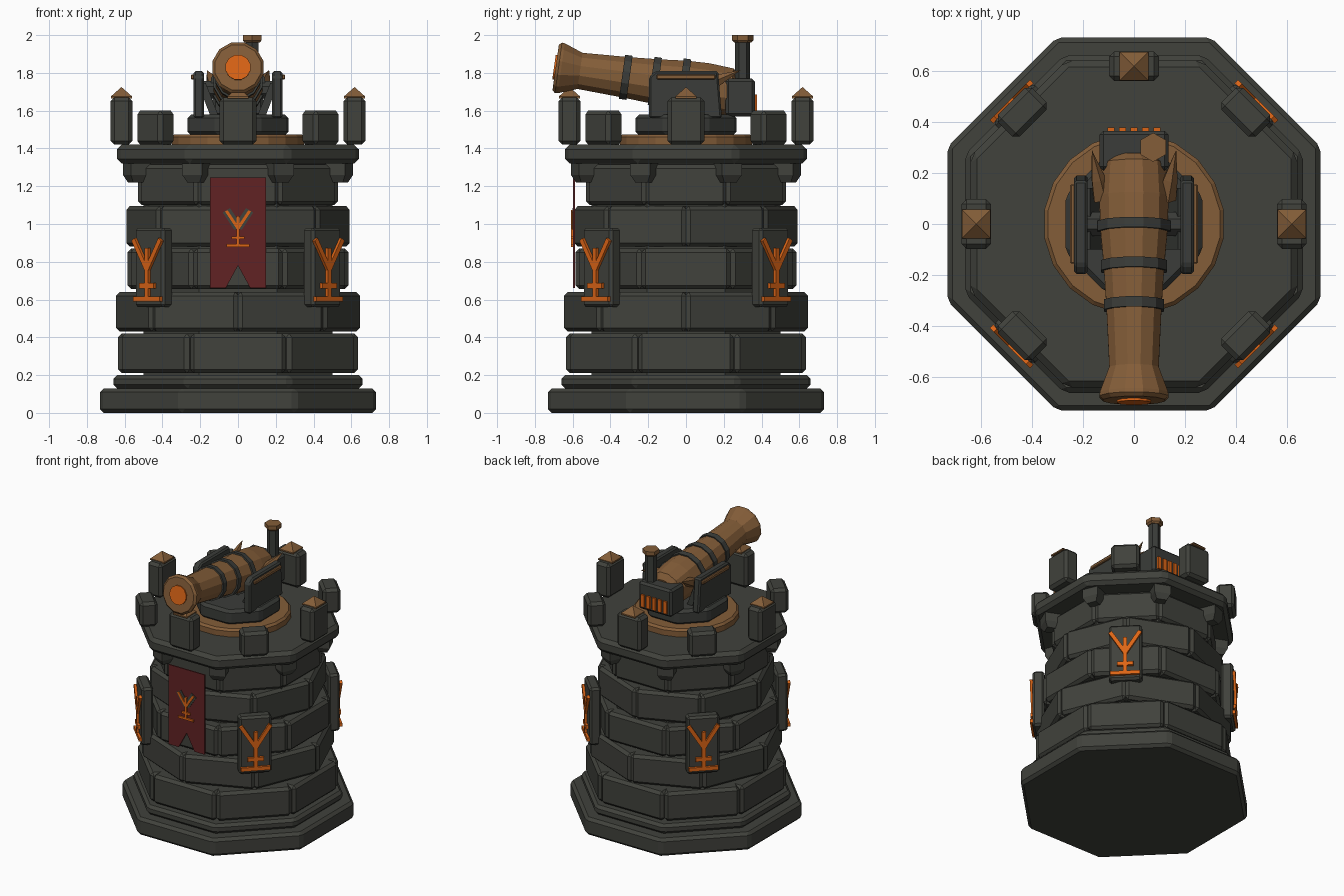
import bpy, bmesh, math
from math import pi, cos, radians
from mathutils import Matrix, Vector

if "Cube" in bpy.data.objects:
    bpy.data.objects.remove(bpy.data.objects["Cube"], do_unlink=True)


def material(name, rgb):
    m = bpy.data.materials.new(name)
    m.use_nodes = True
    m.diffuse_color = (*rgb, 1)
    node = m.node_tree.nodes["Principled BSDF"]
    node.inputs["Base Color"].default_value = (*rgb, 1)
    node.inputs["Roughness"].default_value = 0.8
    return m


STONE = material("dark stone", (0.052, 0.054, 0.045))
IRON = material("dark iron", (0.043, 0.046, 0.041))
BRASS = material("brass", (0.23, 0.11, 0.04))
GLOW = material("glowing orange", (0.72, 0.13, 0.008))
CLOTH = material("red cloth", (0.12, 0.016, 0.017))


def turn(deg):
    return Matrix.Rotation(radians(deg), 4, 'Z')


def at(x, y, z):
    return Matrix.Translation((x, y, z))


def finish(name, bm, mat, matrix=None, bevel=0):
    if bevel:
        bmesh.ops.bevel(bm, geom=bm.edges[:], offset=bevel, segments=1, affect='EDGES')
    if matrix:
        bm.transform(matrix)
    bmesh.ops.recalc_face_normals(bm, faces=bm.faces[:])
    me = bpy.data.meshes.new(name)
    bm.to_mesh(me)
    bm.free()
    me.materials.append(mat)
    ob = bpy.data.objects.new(name, me)
    bpy.context.collection.objects.link(ob)
    return ob


def box(name, size, matrix, mat, bevel=0.015):
    bm = bmesh.new()
    bmesh.ops.create_cube(bm, size=1, matrix=Matrix.Diagonal((*size, 1)))
    return finish(name, bm, mat, matrix, bevel)


def lathe(name, profile, sides, mat, matrix=None, bevel=0, phase=0.5):
    """Stack of polygon rings (radius, height) closed at both ends."""
    bm = bmesh.new()
    rings = []
    for r, z in profile:
        angles = [2 * pi * (i + phase) / sides for i in range(sides)]
        rings.append([bm.verts.new((r * cos(a), r * math.sin(a), z)) for a in angles])
    for a, b in zip(rings, rings[1:]):
        for i in range(sides):
            j = (i + 1) % sides
            bm.faces.new((a[i], a[j], b[j], b[i]))
    bm.faces.new(rings[0][::-1])
    bm.faces.new(rings[-1])
    bmesh.ops.remove_doubles(bm, verts=bm.verts[:], dist=1e-5)
    return finish(name, bm, mat, matrix, bevel)


def octagon(name, apothem, z0, z1, mat, bevel=0.02):
    r = apothem / cos(pi / 8)
    return lathe(name, [(r, z0), (r, z1)], 8, mat, bevel=bevel)


def plate(name, outline, depth, mat, matrix, bevel=0):
    """Outline in the local x-z plane, extruded along +y."""
    bm = bmesh.new()
    face = bm.faces.new([bm.verts.new((x, 0, z)) for x, z in outline])
    out = bmesh.ops.extrude_face_region(bm, geom=[face])
    moved = [v for v in out["geom"] if isinstance(v, bmesh.types.BMVert)]
    bmesh.ops.translate(bm, verts=moved, vec=(0, depth, 0))
    return finish(name, bm, mat, matrix, bevel)


def strokes(name, lines, width, depth, mat, matrix):
    """Joined straight bars in the local x-z plane."""
    bm = bmesh.new()
    for x0, z0, x1, z1 in lines:
        length = math.hypot(x1 - x0, z1 - z0)
        m = at((x0 + x1) / 2, 0, (z0 + z1) / 2)
        m = m @ Matrix.Rotation(-math.atan2(z1 - z0, x1 - x0), 4, 'Y')
        bmesh.ops.create_cube(bm, size=1, matrix=m @ Matrix.Diagonal((length, depth, width, 1)))
    return finish(name, bm, mat, matrix)


# Stepped base, wall core and cornice
octagon("base_plinth", 0.73, 0, 0.13, STONE)
octagon("base_step", 0.66, 0.13, 0.20, STONE)
octagon("wall_core", 0.5, 0.19, 1.33, STONE, 0)
octagon("cornice", 0.64, 1.32, 1.42, STONE, 0.025)

# Staggered block courses: face distance, block width, bottom, top, turn
courses = [(0.635, 0.505, 0.21, 0.42, 0), (0.605, 0.49, 0.43, 0.64, 22.5),
           (0.585, 0.47, 0.655, 0.87, 0), (0.555, 0.45, 0.88, 1.095, 22.5),
           (0.53, 0.43, 1.1, 1.315, 0)]
for c, (dist, width, z0, z1, start) in enumerate(courses):
    for i in range(8):
        m = turn(start + i * 45) @ at(0, 0.07 - dist, (z0 + z1) / 2)
        box(f"wall_block_{c + 1}_{i + 1}", (width, 0.14, z1 - z0), m, STONE, 0.02)

# Corbels below the cornice corners
for i in range(8):
    m = turn(22.5 + i * 45) @ at(0, -0.58, 0)
    lathe(f"corbel_{i + 1}", [(0.05, 1.22), (0.08, 1.26), (0.08, 1.325)], 4, STONE, m)

# Battlements: tall capped ones on the sides, low ones on the diagonals
for i in range(4):
    m = turn(i * 90) @ at(0, -0.617, 0)
    box(f"tall_merlon_{i + 1}", (0.195, 0.115, 0.25), m @ at(0, 0, 1.545), STONE, 0.02)
    lathe(f"merlon_cap_{i + 1}", [(0.08, 1.665), (0.08, 1.675), (0, 1.725)], 4, BRASS, m)
    m = turn(45 + i * 90) @ at(0, -0.618, 1.51)
    box(f"low_merlon_{i + 1}", (0.19, 0.12, 0.18), m, STONE, 0.02)

# Glowing symbol panels on the diagonals
symbol = [(-0.1, 0, 0.1, 0), (-0.055, 0.07, 0.055, 0.07), (0, 0, 0, 0.27),
          (0, 0.155, 0.1, 0.315), (0, 0.155, -0.1, 0.315)]
for i in range(4):
    m = turn(45 + i * 90)
    box(f"symbol_panel_{i + 1}", (0.22, 0.08, 0.42), m @ at(0, -0.63, 0.77), STONE)
    strokes(f"symbol_{i + 1}", symbol, 0.027, 0.02, GLOW, m @ at(0, -0.677, 0.603))

# Hanging banner with its emblem
outline = [(-0.147, 1.245), (-0.147, 0.66), (-0.065, 0.66), (0, 0.78),
           (0.065, 0.66), (0.147, 0.66), (0.147, 1.245)]
plate("banner", outline, 0.009, CLOTH, at(0, -0.597, 0))
scale = Matrix.Diagonal((0.62, 1, 0.58, 1))
strokes("banner_emblem", symbol, 0.026, 0.012, GLOW, at(0, -0.602, 0.887) @ scale)
strokes("emblem_backing", symbol[3:], 0.075, 0.004, STONE, at(0, -0.599, 0.89) @ scale)

# Turntable and carriage
lathe("turntable", [(0.355, 1.41), (0.355, 1.46), (0.34, 1.475)], 20, BRASS)
octagon("carriage_base", 0.268, 1.47, 1.58, IRON)
lathe("trunnion_axle", [(0.05, -0.19), (0.05, 0.19)], 8, IRON,
      at(0, 0, 1.71) @ Matrix.Rotation(pi / 2, 4, 'Y'))
cheek = [(-0.195, 1.56), (0.19, 1.56), (0.17, 1.81), (-0.16, 1.81), (-0.195, 1.78)]
for side, s in (("left", 1), ("right", -1)):
    m = at(s * 0.208 + 0.027, 0, 0) @ turn(90)
    plate(f"{side}_cheek", cheek, 0.054, IRON, m, 0.01)
    box(f"{side}_cheek_trim", (0.03, 0.31, 0.025), at(s * 0.235, 0, 1.778), BRASS, 0.005)
    strokes(f"{side}_brace", [(s * 0.19, 1.74, s * 0.12, 1.56)], 0.04, 0.24, IRON,
            at(0, 0.02, 0))
    # Backward pointing horn on the breech
    root, tip = Vector((s * 0.125, 0.1, 1.73)), Vector((s * 0.165, 0.29, 1.815))
    d = tip - root
    m = Matrix.Translation(root) @ d.to_track_quat('Z', 'Y').to_matrix().to_4x4()
    lathe(f"{side}_horn", [(0.04, 0), (0.03, d.length * 0.4), (0, d.length)], 5, BRASS, m)

# Cannon, turned along an axis that rises toward the muzzle
axis = at(0, -0.685, 1.828) @ Matrix.Rotation(radians(-98), 4, 'X')
lathe("cannon_barrel", [(0.125, -0.005), (0.14, 0.01), (0.138, 0.025), (0.1, 0.125),
                        (0.112, 0.37), (0.123, 0.53), (0.137, 0.68), (0.14, 0.8),
                        (0.13, 0.93), (0.09, 0.96)], 12, BRASS, axis)
lathe("muzzle_glow", [(0.068, -0.014), (0.068, 0.02)], 12, GLOW, axis)
for i, (t, r) in enumerate([(0.37, 0.122), (0.525, 0.133), (0.68, 0.147)]):
    lathe(f"barrel_band_{i + 1}", [(r, t - 0.02), (r, t + 0.02)], 12, IRON, axis)

# Furnace box with glowing slots and chimney
box("furnace", (0.27, 0.155, 0.2), at(0, 0.287, 1.67), IRON)
for i in range(5):
    box(f"furnace_slot_{i + 1}", (0.028, 0.02, 0.09),
        at((i - 2) * 0.045, 0.367, 1.64), GLOW, 0)
stack = at(0.075, 0.3, 0)
lathe("chimney", [(0.04, 1.74), (0.04, 1.97)], 6, IRON, stack)
lathe("chimney_cap", [(0.045, 1.96), (0.057, 1.972), (0.057, 2.0)], 6, BRASS, stack)
